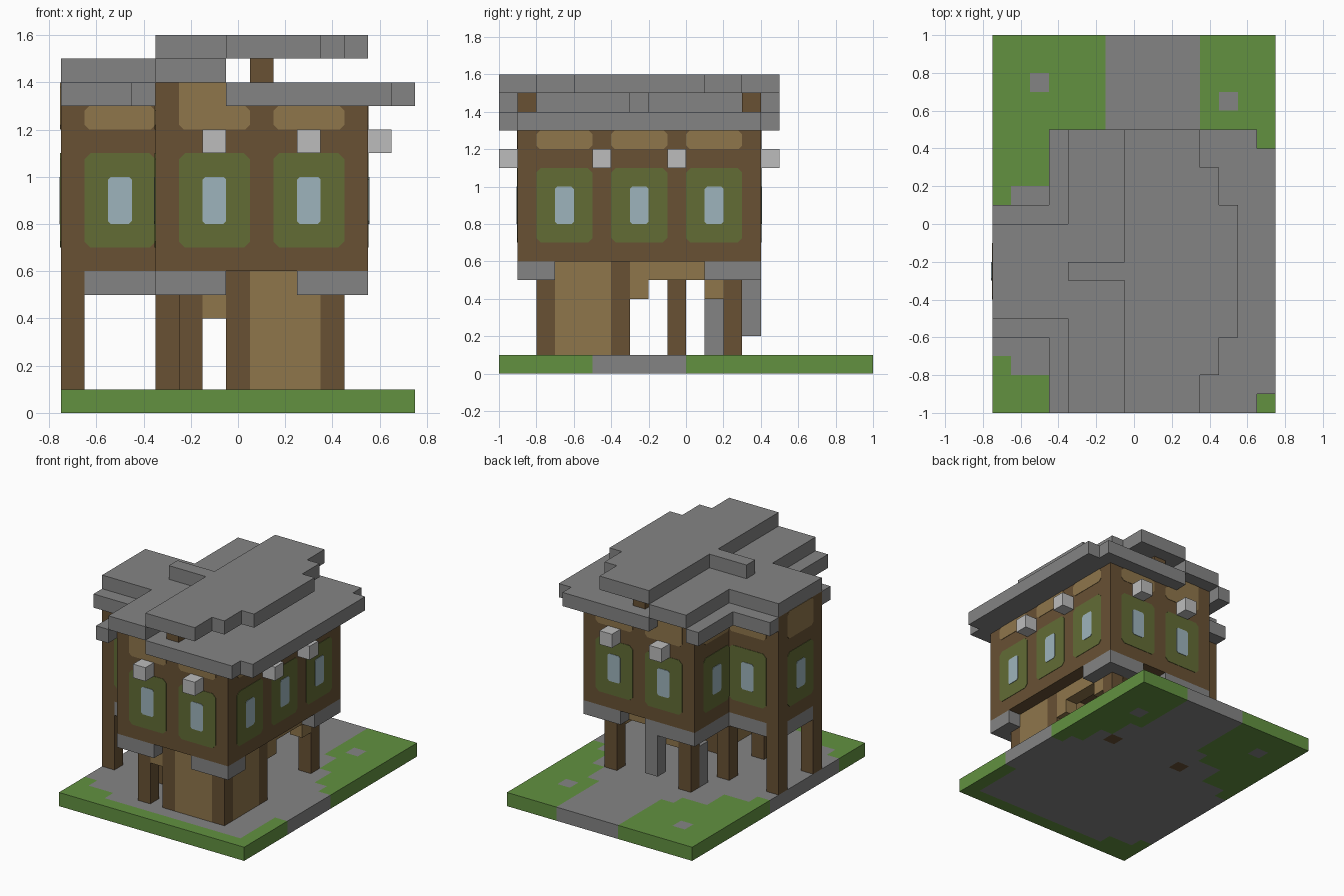
import bpy
import bmesh
from mathutils import Vector

cube = bpy.data.objects.get("Cube")
if cube:
    bpy.data.objects.remove(cube)


def material(name, rgb):
    linear = [(c / 255 / 12.92) if c < 11 else ((c / 255 + 0.055) / 1.055) ** 2.4 for c in rgb]
    m = bpy.data.materials.new(name)
    m.use_nodes = True
    m.diffuse_color = (*linear, 1)
    m.node_tree.nodes["Principled BSDF"].inputs["Base Color"].default_value = (*linear, 1)
    return m


GREY = material("stone grey", (132, 132, 132))
GRASS = material("grass green", (98, 145, 64))
BROWN = material("dark timber", (104, 81, 52))
TAN = material("light timber", (143, 118, 75))
OLIVE = material("olive panel", (98, 108, 53))
GLASS = material("pale glass", (157, 180, 188))
LIGHT = material("lantern grey", (188, 188, 188))


def finish(name, bm, *mats):
    bmesh.ops.recalc_face_normals(bm, faces=bm.faces)
    mesh = bpy.data.meshes.new(name)
    bm.to_mesh(mesh)
    bm.free()
    for m in mats:
        mesh.materials.append(m)
    obj = bpy.data.objects.new(name, mesh)
    bpy.context.collection.objects.link(obj)
    return obj


def box(name, mat, xs, ys, zs):
    bm = bmesh.new()
    bmesh.ops.create_cube(bm, size=1)
    for v in bm.verts:
        v.co = Vector([a + (b - a) * (c + 0.5) for (a, b), c in zip((xs, ys, zs), v.co)])
    return finish(name, bm, mat)


def post(name, x, y, z0=0.1, z1=0.6, mat=BROWN):
    return box(name, mat, (x - 0.05, x + 0.05), (y - 0.05, y + 0.05), (z0, z1))


def plate(name, mat, axis, side, wall, us, zs, cut, depth):
    """Thin plate with clipped corners on the wall facing +-x or +-y."""
    (u0, u1), (z0, z1) = us, zs
    outline = []
    for u, z, su, sz in ((u0, z0, 1, 1), (u1, z0, -1, 1), (u1, z1, -1, -1), (u0, z1, 1, -1)):
        pair = [(u + su * cut, z), (u, z + sz * cut)]
        outline += pair if su * sz < 0 else pair[::-1]
    bm = bmesh.new()
    place = (lambda u, z: (wall, u, z)) if axis == "x" else (lambda u, z: (u, wall, z))
    face = bm.faces.new([bm.verts.new(place(u, z)) for u, z in outline])
    out = bmesh.ops.extrude_face_region(bm, geom=[face])
    shift = Vector((side, 0, 0) if axis == "x" else (0, side, 0)) * depth
    bmesh.ops.translate(bm, vec=shift, verts=[g for g in out["geom"] if isinstance(g, bmesh.types.BMVert)])
    return finish(name, bm, mat)


# Ground slab: stone path, grass patches, single stones and post feet
def ground_index(x, y):
    def near(px, py):
        return abs(x - px) < 0.06 and abs(y - py) < 0.06
    if near(-0.2, 0.25) or near(0.4, 0.25):
        return 2
    if near(-0.5, 0.75) or near(0.5, 0.65):
        return 0
    if y > 0.5:
        return int(x < -0.15 or x > 0.35)
    if y > 0:
        right = 0.65 if y < 0.1 else 0.55 if y < 0.3 else 0.45
        left = -0.8 if y < 0.1 else -0.65 if y < 0.2 else -0.45 if y < 0.4 else -0.25
        return int(x > right or x < left)
    if y < -0.9 or (x > 0.65 and y < -0.5):
        return 1
    return int((x < -0.45 and y < -0.8) or (x < -0.65 and y < -0.7))


bm = bmesh.new()
bmesh.ops.create_grid(bm, x_segments=15, y_segments=20, size=1)
for v in bm.verts:
    v.co.x *= 0.75
out = bmesh.ops.extrude_face_region(bm, geom=bm.faces[:])
bmesh.ops.translate(bm, vec=(0, 0, 0.1), verts=[g for g in out["geom"] if isinstance(g, bmesh.types.BMVert)])
for f in bm.faces:
    c = f.calc_center_median()
    f.material_index = ground_index(c.x * 0.98, c.y * 0.98)
finish("ground", bm, GREY, GRASS, BROWN)

# Upper storey: main block, its raised gable part, and the side wing
box("main_block", BROWN, (-0.35, 0.55), (-0.9, 0.4), (0.6, 1.3))
box("gable_block", BROWN, (-0.35, -0.05), (-0.9, 0.4), (1.3, 1.4))
box("wing_block", BROWN, (-0.75, -0.35), (-0.5, 0), (0.6, 1.4))

# Posts under the house
for x, y in ((-0.7, -0.45), (-0.7, -0.05), (-0.3, -0.45), (-0.3, -0.05),
             (-0.2, -0.75), (-0.2, 0.25), (0.4, 0.25),
             (0, -0.75), (0.4, -0.75), (0.4, -0.35), (0, -0.35)):
    post("support_post", x, y)

# Ground floor room walls between its posts
for y in (-0.75, -0.35):
    box("room_wall", TAN, (0.05, 0.35), (y - 0.05, y + 0.05), (0.1, 0.6))
for x in (0, 0.4):
    box("room_wall", TAN, (x - 0.05, x + 0.05), (-0.7, -0.4), (0.1, 0.6))

# Light beams and brackets under the floor
box("side_beam", TAN, (0.35, 0.45), (-0.3, 0.2), (0.5, 0.6))
box("back_beam", TAN, (-0.15, 0.35), (0.2, 0.3), (0.5, 0.6))
box("front_beam", TAN, (-0.15, -0.05), (-0.8, -0.7), (0.5, 0.6))
for x, y in ((0.4, -0.25), (0.4, 0.15), (-0.1, 0.25), (-0.1, -0.75)):
    post("bracket", x, y, 0.4, 0.5, TAN)

# Stone trim along the lower edge of the upper storey
TRIM = (0.5, 0.6)
for y in (-0.9, 0.3):
    box("trim_right", GREY, (-0.35, -0.05), (y, y + 0.1), TRIM)
    box("trim_left", GREY, (0.25, 0.55), (y, y + 0.1), TRIM)
for ys in ((-0.8, -0.7), (0.1, 0.3)):
    box("trim_left_side", GREY, (0.45, 0.55), ys, TRIM)
for ys in ((-0.8, -0.5), (0, 0.3)):
    box("trim_right_side", GREY, (-0.35, -0.25), ys, TRIM)
for y in (-0.5, -0.1):
    box("wing_trim", GREY, (-0.65, -0.35), (y, y + 0.1), TRIM)
box("wing_side_trim", GREY, (-0.75, -0.65), (-0.4, -0.1), TRIM)

# Small stone pillars at the back
post("hanging_pillar", 0, 0.35, 0.2, 0.6, GREY)
post("standing_pillar", -0.2, 0.15, 0.1, 0.4, GREY)


# Window bays: olive panel, glass and light timber above
def bay(axis, side, wall, centre, top=1.3):
    wide = (centre - 0.15, centre + 0.15)
    plate("window_panel", OLIVE, axis, side, wall, wide, (0.7, 1.1), 0.025, 0.003)
    plate("window_glass", GLASS, axis, side, wall, (centre - 0.05, centre + 0.05), (0.8, 1.0), 0.012, 0.006)
    plate("upper_panel", TAN, axis, side, wall, wide, (1.2, top), 0.02, 0.003)


for side, wall in ((-1, -0.9), (1, 0.4)):
    bay("y", side, wall, -0.1)
    bay("y", side, wall, 0.3)
    plate("gable_panel", TAN, "y", side, wall, (-0.25, -0.05), (1.25, 1.4), 0.002, 0.003)
for y in (-0.65, -0.25, 0.15):
    bay("x", 1, 0.55, y)
for y in (-0.65, 0.15):
    bay("x", -1, -0.35, y)
for side, wall in ((-1, -0.5), (1, 0)):
    bay("y", side, wall, -0.5)
bay("x", -1, -0.75, -0.25, 1.4)

# Lanterns
for x in (-0.1, 0.3):
    for y in (-0.95, 0.45):
        post("lantern", x, y, 1.1, 1.2, LIGHT)
for y in (-0.45, -0.05):
    post("lantern", 0.6, y, 1.1, 1.2, LIGHT)

# Roof, lower layer
LOW, MID, TOP = (1.3, 1.4), (1.4, 1.5), (1.5, 1.6)
box("eaves_main", GREY, (-0.05, 0.65), (-1, 0.5), LOW)
box("eaves_edge", GREY, (0.65, 0.75), (-0.9, 0.4), LOW)
for ys in ((-1, -0.5), (0, 0.5)):
    box("eaves_side", GREY, (-0.45, -0.35), ys, LOW)
for ys in ((-0.6, -0.5), (0, 0.1)):
    box("wing_eaves", GREY, (-0.75, -0.45), ys, LOW)

# Roof, middle layer
for ys in ((-1, -0.3), (-0.2, 0.5)):
    box("roof_middle", GREY, (-0.35, -0.05), ys, MID)
box("wing_ridge", GREY, (-0.75, -0.35), (-0.5, 0), MID)
for y in (-0.85, 0.35):
    post("roof_post", 0.1, y, 1.4, 1.5)

# Roof, stepped top layer
for xs, ys in (((-0.05, 0.35), (-1, 0.5)), ((0.35, 0.45), (-0.8, 0.3)),
               ((0.45, 0.55), (-0.6, 0.1)), ((-0.35, -0.05), (-0.3, -0.2))):
    box("roof_top", GREY, xs, ys, TOP)
